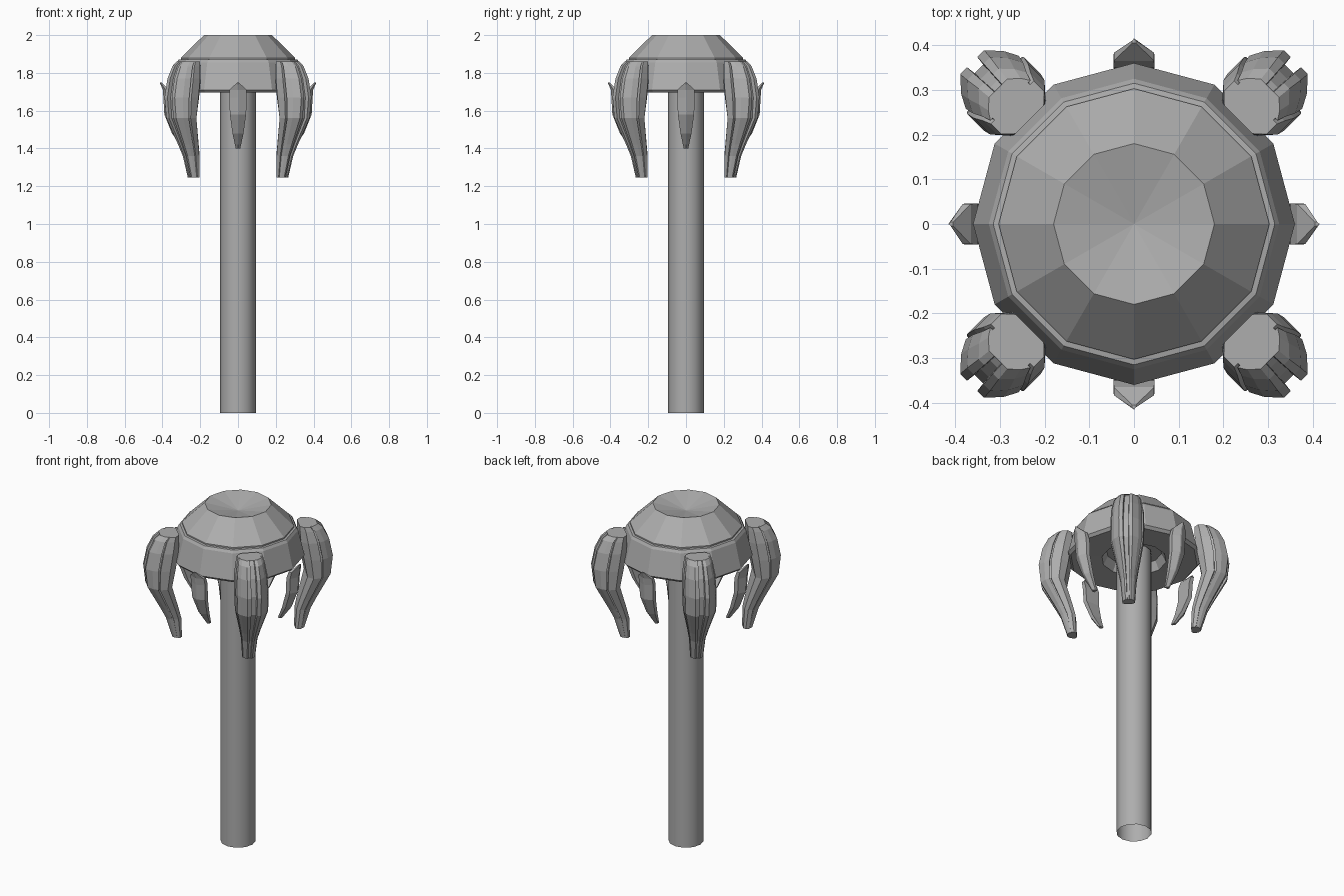
import bpy, bmesh
from math import cos, sin, pi

if "Cube" in bpy.data.objects:
    bpy.data.objects.remove(bpy.data.objects["Cube"])

# Dark grey metal shared by all parts
metal = bpy.data.materials.new("dark_grey")
metal.diffuse_color = (0.42, 0.42, 0.42, 1)
metal.use_nodes = True
metal.node_tree.nodes["Principled BSDF"].inputs["Base Color"].default_value = metal.diffuse_color


def make(name, verts, faces, smooth=False):
    me = bpy.data.meshes.new(name)
    me.from_pydata(verts, [], faces)
    bm = bmesh.new()
    bm.from_mesh(me)
    bmesh.ops.recalc_face_normals(bm, faces=bm.faces[:])
    for f in bm.faces:
        f.smooth = smooth
    bm.to_mesh(me)
    bm.free()
    me.materials.append(metal)
    ob = bpy.data.objects.new(name, me)
    bpy.context.collection.objects.link(ob)
    return ob


def lathe(name, profile, n, smooth=False):
    """Revolve (radius, z) points; radius 0 closes to a point."""
    verts, rings, faces = [], [], []
    for r, z in profile:
        if r == 0:
            rings.append([len(verts)] * n)
            verts.append((0, 0, z))
        else:
            rings.append(list(range(len(verts), len(verts) + n)))
            verts += [(r * cos(2 * pi * i / n), r * sin(2 * pi * i / n), z) for i in range(n)]
    for a, b in zip(rings, rings[1:]):
        for i in range(n):
            j = (i + 1) % n
            faces.append(tuple(dict.fromkeys((a[i], a[j], b[j], b[i]))))
    return make(name, verts, faces, smooth)


def claw(name, stations, half_section, angle):
    """Loft a mirrored section (depth, width fractions) down (r_in, r_out, z, half_width)."""
    section = half_section + [(u, -v) for u, v in reversed(half_section)]
    n, verts, faces = len(section), [], []
    c, s = cos(angle), sin(angle)
    for r_in, r_out, z, w in stations:
        for u, v in section:
            r, t = r_in + (r_out - r_in) * u, w * v
            verts.append((r * c - t * s, r * s + t * c, z))
    for k in range(len(stations) - 1):
        for i in range(n):
            j = (i + 1) % n
            faces.append((k * n + i, k * n + j, (k + 1) * n + j, (k + 1) * n + i))
    # end caps as strips across the mirrored section
    last = (len(stations) - 1) * n
    for i in range(n // 2 - 1):
        faces.append((i, n - 1 - i, n - 2 - i, i + 1))
        faces.append((last + i, last + i + 1, last + n - 2 - i, last + n - 1 - i))
    return make(name, verts, faces)


# Open-ended pole
lathe("pole", [(0.095, 0.0), (0.095, 1.74)], 12, True)

# Twelve-sided cap with dished top, lip and recessed underside
lathe("cap", [(0, 1.75), (0.15, 1.75), (0.175, 1.70), (0.345, 1.695), (0.36, 1.71),
              (0.325, 1.855), (0.315, 1.87), (0.303, 1.872), (0.303, 1.88),
              (0.18, 2.0), (0, 1.96)], 12)

# Large grooved claws on the diagonals
big_stations = [(0.33, 0.43, 1.86, 0.068), (0.33, 0.46, 1.835, 0.075), (0.335, 0.492, 1.77, 0.086),
                (0.35, 0.512, 1.67, 0.09), (0.37, 0.50, 1.56, 0.087), (0.33, 0.425, 1.42, 0.055),
                (0.315, 0.395, 1.36, 0.043), (0.31, 0.36, 1.245, 0.034)]
big_section = [(0, 0.65), (0.22, 1), (0.55, 1), (0.55, 0.82), (0.61, 0.82), (0.61, 0.93),
               (0.8, 0.75), (1, 0.42), (1, 0.18), (0.87, 0.15)]

# Small pointed claws on the main axes
small_stations = [(0.405, 0.415, 1.75, 0.004), (0.365, 0.398, 1.71, 0.045), (0.35, 0.395, 1.67, 0.046),
                  (0.345, 0.39, 1.58, 0.043), (0.31, 0.35, 1.48, 0.029), (0.27, 0.29, 1.40, 0.012)]
small_section = [(0, 1), (0.55, 1), (1, 0.08)]

for i in range(4):
    claw(f"large_claw_{i + 1}", big_stations, big_section, pi / 4 + i * pi / 2)
    claw(f"small_claw_{i + 1}", small_stations, small_section, i * pi / 2)
